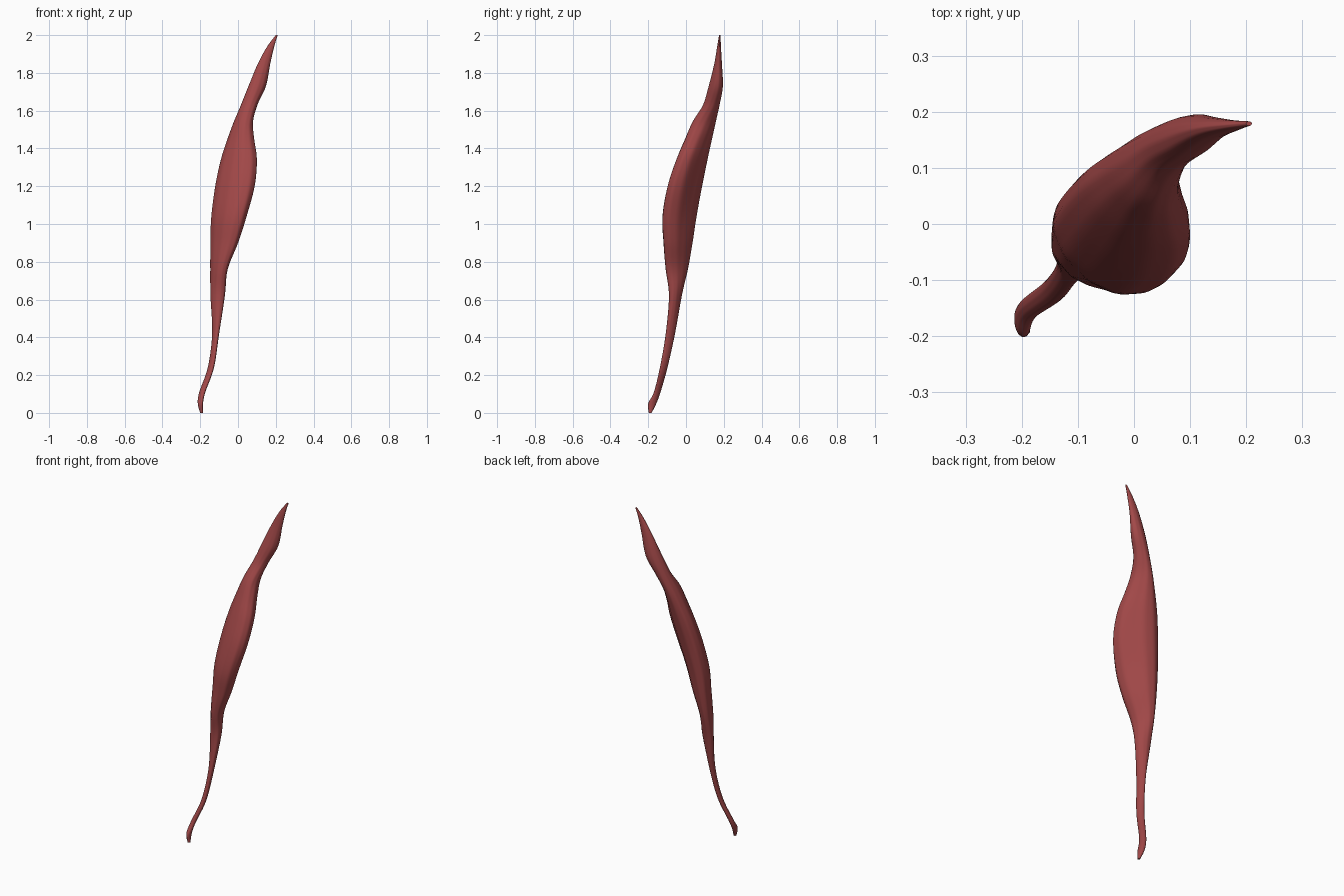
import bpy, bmesh, math

if "Cube" in bpy.data.objects:
    bpy.data.objects.remove(bpy.data.objects["Cube"])

# Section table: z, x min, x max, y min, y max, tilt (x/y correlation of the oval)
SECTIONS = [
    (0.00, -.200, -.185, -.197, -.182, 0),
    (0.05, -.213, -.185, -.200, -.157, -.2),
    (0.11, -.205, -.173, -.170, -.135, -.3),
    (0.24, -.160, -.127, -.138, -.098, -.4),
    (0.42, -.137, -.100, -.107, -.058, -.4),
    (0.62, -.146, -.070, -.090, -.022, -.35),
    (0.76, -.147, -.055, -.107, .010, -.45),
    (0.90, -.146, .000, -.119, .034, -.5),
    (1.04, -.141, .045, -.125, .055, -.5),
    (1.20, -.120, .088, -.098, .084, -.5),
    (1.34, -.090, .100, -.052, .113, -.45),
    (1.45, -.055, .086, -.005, .137, -.35),
    (1.54, -.022, .080, .035, .158, -.2),
    (1.63, .016, .103, .090, .178, 0),
    (1.73, .056, .148, .120, .195, .15),
    (1.85, .106, .171, .150, .190, .1),
    (1.94, .155, .192, .165, .185, 0),
    (2.00, .200, .210, .175, .183, 0),
]
SIDES, STEPS = 48, 6


def spline(p, q, r, s, t):
    """Catmull-Rom blend of four table rows."""
    return [0.5 * (2 * b + (c - a) * t + (2 * a - 5 * b + 4 * c - d) * t * t
                   + (3 * b - a - 3 * c + d) * t ** 3)
            for a, b, c, d in zip(p, q, r, s)]


def ring(row):
    """Tilted oval with fibre ripples and a shallow groove on the back right."""
    z, x0, x1, y0, y1, k = row
    cx, cy, hx, hy = (x0 + x1) / 2, (y0 + y1) / 2, (x1 - x0) / 2, (y1 - y0) / 2
    belly = math.exp(-((z - 1.2) / 0.4) ** 2)
    pts = []
    for i in range(SIDES):
        a = math.tau * i / SIDES
        s = 1 + 0.012 * math.sin(11 * a + 3 * z) - 0.14 * belly * math.exp(-((a - 1.0) / 0.4) ** 2)
        u, v = s * math.cos(a), s * math.sin(a)
        pts.append((cx + hx * u, cy + hy * (k * u + math.sqrt(1 - k * k) * v), z))
    return pts


# Smooth list of sections along the length
rows = []
last = len(SECTIONS) - 1
for i in range(last):
    quad = [SECTIONS[min(max(i + d, 0), last)] for d in (-1, 0, 1, 2)]
    rows += [spline(*quad, j / STEPS) for j in range(STEPS)]
rows.append(SECTIONS[-1])

# Muscle body: loft the rings and cap both tendon ends
bm = bmesh.new()
loops = [[bm.verts.new(p) for p in ring(r)] for r in rows]
for lo, hi in zip(loops, loops[1:]):
    for i in range(SIDES):
        j = (i + 1) % SIDES
        bm.faces.new((lo[i], lo[j], hi[j], hi[i]))
bm.faces.new(loops[0][::-1])
bm.faces.new(loops[-1])
bmesh.ops.recalc_face_normals(bm, faces=bm.faces)
mesh = bpy.data.meshes.new("muscle")
bm.to_mesh(mesh)
bm.free()
muscle = bpy.data.objects.new("muscle", mesh)
bpy.context.collection.objects.link(muscle)

# Red muscle colour and smooth shading
mat = bpy.data.materials.new("muscle_red")
mat.diffuse_color = (0.36, 0.065, 0.065, 1)
mat.use_nodes = True
mat.node_tree.nodes["Principled BSDF"].inputs["Base Color"].default_value = mat.diffuse_color
mesh.materials.append(mat)
bpy.context.view_layer.objects.active = muscle
muscle.select_set(True)
bpy.ops.object.shade_smooth_by_angle(angle=math.radians(50))
